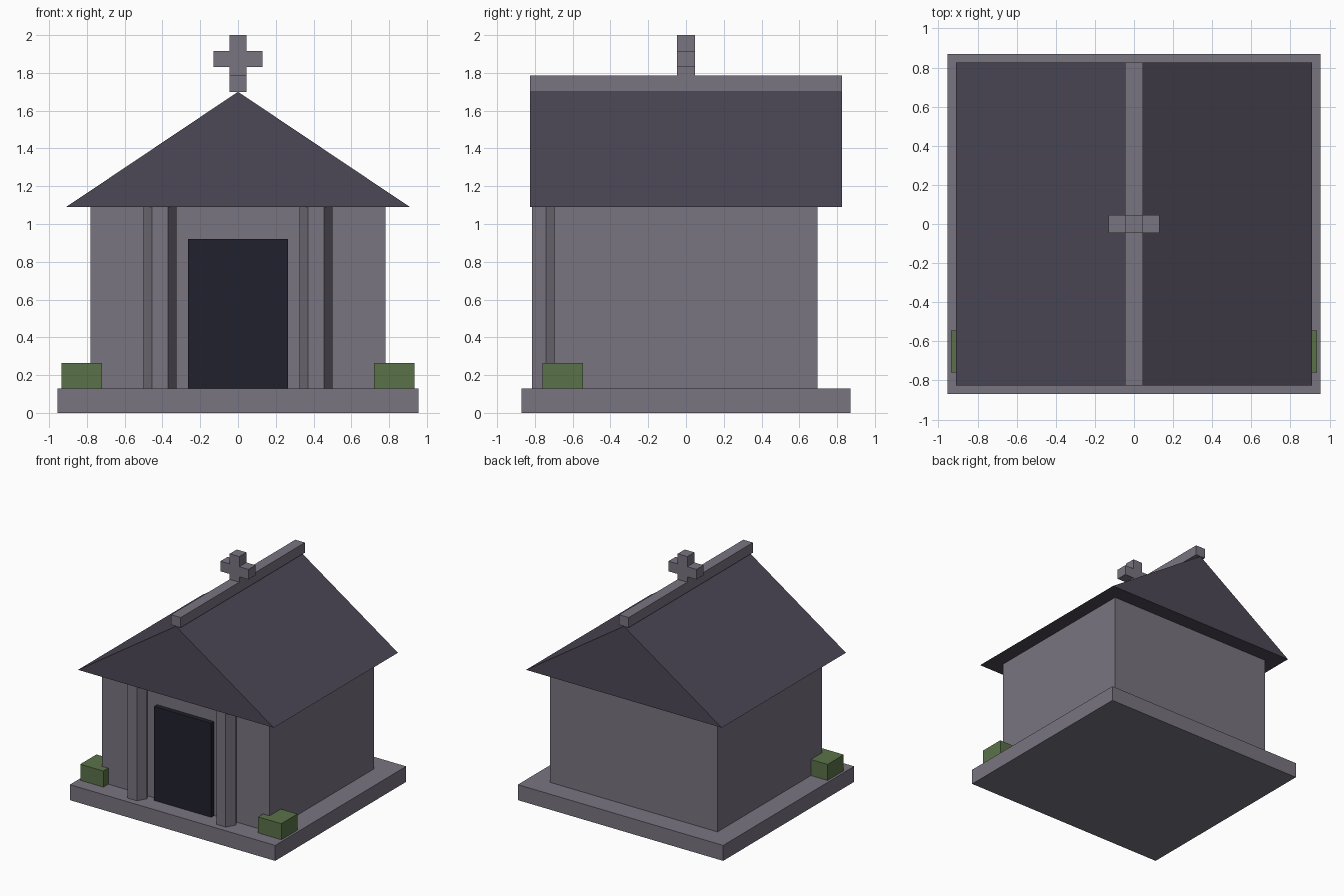
import bpy, bmesh, math

cube = bpy.data.objects.get("Cube")
if cube:
    bpy.data.objects.remove(cube, do_unlink=True)


def material(name, r, g, b):
    m = bpy.data.materials.new(name)
    m.use_nodes = True
    m.diffuse_color = (r, g, b, 1)
    m.node_tree.nodes["Principled BSDF"].inputs["Base Color"].default_value = (r, g, b, 1)
    return m


stone = material("grey stone", 0.19, 0.176, 0.216)
slate = material("dark slate", 0.073, 0.064, 0.093)
dark = material("dark doorway", 0.0155, 0.0155, 0.026)
green = material("hedge green", 0.102, 0.168, 0.067)


def prism(name, profile, axis, start, end, mat):
    """Extrude a closed 2D profile along z or y."""
    bm = bmesh.new()
    place = (lambda a, b: (a, b, start)) if axis == "z" else (lambda a, b: (a, start, b))
    face = bm.faces.new([bm.verts.new(place(a, b)) for a, b in profile])
    grown = bmesh.ops.extrude_face_region(bm, geom=[face])["geom"]
    d = end - start
    bmesh.ops.translate(bm, verts=[v for v in grown if isinstance(v, bmesh.types.BMVert)],
                        vec=(0, 0, d) if axis == "z" else (0, d, 0))
    bmesh.ops.recalc_face_normals(bm, faces=bm.faces)
    mesh = bpy.data.meshes.new(name)
    bm.to_mesh(mesh)
    bm.free()
    mesh.materials.append(mat)
    obj = bpy.data.objects.new(name, mesh)
    bpy.context.collection.objects.link(obj)
    return obj


def box(name, x, y, z, mat):
    rect = [(x[0], y[0]), (x[1], y[0]), (x[1], y[1]), (x[0], y[1])]
    return prism(name, rect, "z", z[0], z[1], mat)


FLOOR, EAVE, PEAK = 0.13, 1.09, 1.70

# Building body
box("base_slab", (-0.955, 0.955), (-0.87, 0.87), (0, FLOOR), stone)
box("walls", (-0.78, 0.78), (-0.695, 0.695), (FLOOR, EAVE), stone)
box("door", (-0.265, 0.265), (-0.735, -0.69), (FLOOR, 0.92), dark)

# Gabled roof and ridge beam
prism("roof", [(-0.91, EAVE), (0.91, EAVE), (0, PEAK)], "y", -0.825, 0.825, slate)
box("ridge_beam", (-0.045, 0.045), (-0.825, 0.825), (PEAK, 1.785), stone)

# Rooftop cross, one outline with mirrored arms
half = [(0.045, PEAK), (0.045, 1.83), (0.13, 1.83), (0.13, 1.915), (0.045, 1.915), (0.045, 2.0)]
prism("cross", half + [(-x, z) for x, z in reversed(half)], "y", -0.047, 0.047, stone)

# Hexagonal columns and corner hedges on both sides
for side, s in (("left", 1), ("right", -1)):
    hexagon = [(s * 0.413 + 0.0865 * math.cos(i * math.pi / 3),
                -0.741 + 0.0865 * math.sin(i * math.pi / 3)) for i in range(6)]
    prism(side + "_column", hexagon, "z", FLOOR, EAVE, stone)
    box(side + "_hedge", sorted((s * 0.72, s * 0.935)), (-0.76, -0.545), (FLOOR, 0.265), green)
